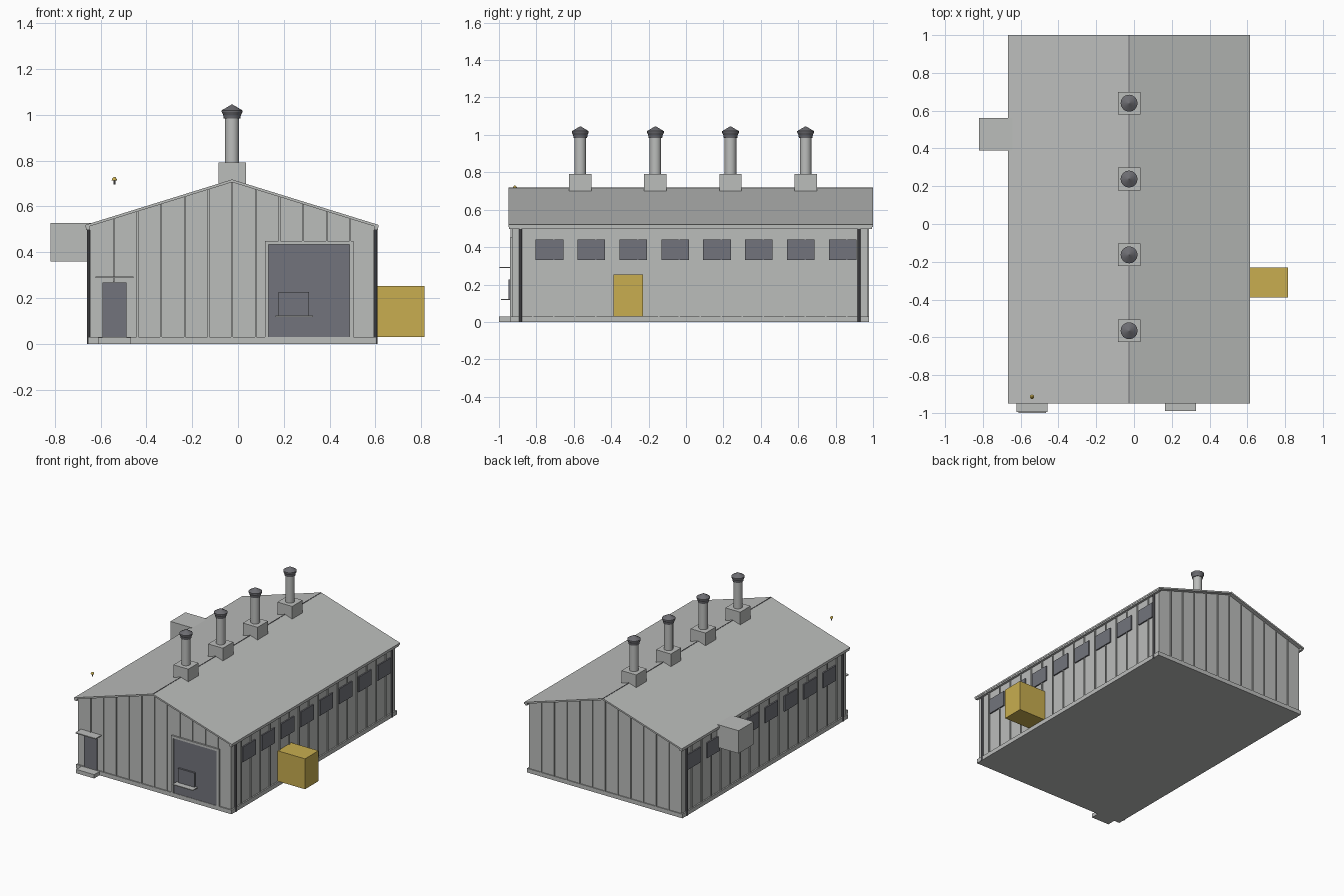
import bpy, bmesh
from mathutils import Matrix

if "Cube" in bpy.data.objects:
    bpy.data.objects.remove(bpy.data.objects["Cube"], do_unlink=True)


def material(name, rgb):
    m = bpy.data.materials.new(name)
    m.use_nodes = True
    m.diffuse_color = (*rgb, 1)
    m.node_tree.nodes["Principled BSDF"].inputs["Base Color"].default_value = (*rgb, 1)
    return m


GREY = material("light grey", (0.50, 0.51, 0.50))
GLASS = material("slate grey", (0.17, 0.175, 0.20))
METAL = material("dark metal", (0.15, 0.15, 0.165))
YELLOW = material("yellow", (0.58, 0.42, 0.08))


def finish(name, bm, mat):
    bmesh.ops.recalc_face_normals(bm, faces=bm.faces)
    mesh = bpy.data.meshes.new(name)
    bm.to_mesh(mesh)
    bm.free()
    mesh.materials.append(mat)
    ob = bpy.data.objects.new(name, mesh)
    bpy.context.collection.objects.link(ob)
    return ob


def add_box(bm, x, y, z):
    size = [b - a for a, b in (x, y, z)]
    mid = [(a + b) / 2 for a, b in (x, y, z)]
    bmesh.ops.create_cube(bm, size=1, matrix=Matrix.Translation(mid) @ Matrix.Diagonal((*size, 1)))


def box(name, mat, x, y, z):
    bm = bmesh.new()
    add_box(bm, x, y, z)
    return finish(name, bm, mat)


def prism(name, mat, profile, y0, y1):
    """Extrude an (x, z) profile along y."""
    bm = bmesh.new()
    face = bm.faces.new([bm.verts.new((x, y0, z)) for x, z in profile])
    ext = bmesh.ops.extrude_face_region(bm, geom=[face])["geom"]
    bmesh.ops.translate(bm, verts=[v for v in ext if isinstance(v, bmesh.types.BMVert)],
                        vec=(0, y1 - y0, 0))
    return finish(name, bm, mat)


def lathe(name, mat, profile, x, y, sides=16):
    """Stack of cone sections from (radius, z) pairs."""
    bm = bmesh.new()
    for (r0, z0), (r1, z1) in zip(profile, profile[1:]):
        bmesh.ops.create_cone(bm, segments=sides, cap_ends=True, radius1=r0, radius2=r1,
                              depth=z1 - z0, matrix=Matrix.Translation((x, y, (z0 + z1) / 2)))
    ob = finish(name, bm, mat)
    for p in ob.data.polygons:
        p.use_smooth = abs(p.normal.z) < 0.9
    ob.data.set_sharp_from_angle(angle=0.5)
    return ob


CX, HALF = -0.026, 0.62          # building axis and half width
Y0, Y1 = -0.93, 0.972            # gable walls
APEX, SLOPE, SLAB = 0.718, 0.31, 0.012


def roof_z(x):
    return APEX - SLOPE * abs(x - CX)


# Walls and foundation
eave = roof_z(CX + HALF) - SLAB
prism("walls", GREY, [(CX - HALF, 0.01), (CX + HALF, 0.01), (CX + HALF, eave),
                      (CX, APEX - SLAB), (CX - HALF, eave)], Y0, Y1)
box("foundation", GREY, (CX - 0.63, CX + 0.63), (Y0 - 0.008, Y1 + 0.007), (0, 0.03))

# Cladding ribs on all four walls
bm = bmesh.new()
for i in range(1, 12):
    x = CX - HALF + i * 2 * HALF / 12
    top = roof_z(x) - SLAB
    add_box(bm, (x - 0.004, x + 0.004), (Y1, Y1 + 0.007), (0.03, top))
    low = 0.44 if 0.12 < x < 0.5 else 0.27 if -0.59 < x < -0.49 else 0.03
    add_box(bm, (x - 0.004, x + 0.004), (Y0 - 0.007, Y0), (low, top))
for i in range(1, 17):
    y = Y0 + i * (Y1 - Y0) / 17
    for s in (-1, 1):
        a, b = sorted((CX + s * HALF, CX + s * (HALF + 0.007)))
        add_box(bm, (a, b), (y - 0.004, y + 0.004), (0.03, eave))
finish("cladding_ribs", bm, GREY)

# Roof slabs, gutters and downpipes, one set per side
for s, side in ((-1, "right"), (1, "left")):
    out = CX + s * 0.64
    prism("roof_" + side, GREY, [(CX, APEX), (out, roof_z(out)), (out, roof_z(out) - SLAB),
                                 (CX, APEX - SLAB)], -0.949, 1.0)
    a, b = sorted((CX + s * HALF, CX + s * 0.637))
    box("gutter_" + side, GREY, (a, b), (-0.945, 0.995), (0.498, 0.512))
    for y, end in ((-0.885, "front"), (0.925, "back")):
        lathe("downpipe_" + side + "_" + end, METAL, [(0.008, 0.0), (0.008, 0.505)],
              CX + s * 0.627, y, 10)
box("ridge_seam", METAL, (CX - 0.003, CX + 0.003), (-0.949, 1.0), (APEX - 0.004, APEX + 0.001))

# Side windows
for s, side in ((-1, "right"), (1, "left")):
    a, b = sorted((CX + s * HALF, CX + s * (HALF + 0.0095)))
    for i in range(8):
        y = -0.73 + i * 0.2239
        box(f"window_{side}_{i + 1}", GLASS, (a, b), (y - 0.074, y + 0.074), (0.33, 0.441))

# Chimneys
for i in range(4):
    y = -0.565 + i * 0.4015
    n = str(i + 1)
    box("chimney_base_" + n, GREY, (CX - 0.06, CX + 0.06), (y - 0.06, y + 0.06), (0.69, 0.792))
    lathe("chimney_pipe_" + n, GREY, [(0.031, 0.79), (0.031, 0.986)], CX, y)
    lathe("chimney_cap_" + n, METAL, [(0.036, 0.984), (0.039, 1.0), (0.045, 1.012),
                                      (0.045, 1.02), (0.001, 1.046)], CX, y)

# Side units
box("yellow_unit", YELLOW, (0.59, 0.815), (-0.388, -0.231), (0.03, 0.253))
box("vent_unit", GREY, (-0.82, -0.64), (0.388, 0.562), (0.36, 0.527))

# Small entrance with canopy and step
box("side_door", GLASS, (-0.592, -0.487), (Y0 - 0.008, Y0), (0.03, 0.268))
box("door_canopy", GREY, (-0.622, -0.457), (-0.996, Y0), (0.287, 0.294))
box("door_step", GREY, (-0.612, -0.467), (-1.0, Y0), (0, 0.028))

# Large gate with frame, hatch and shelf
box("gate", GLASS, (0.133, 0.487), (Y0 - 0.005, Y0), (0.03, 0.434))
for part, x, z in (("right", (0.117, 0.134), (0.03, 0.45)), ("left", (0.487, 0.504), (0.03, 0.45)),
                   ("top", (0.134, 0.487), (0.433, 0.45))):
    box("gate_frame_" + part, GREY, x, (Y0 - 0.012, Y0), z)
box("gate_hatch", GLASS, (0.177, 0.31), (Y0 - 0.018, Y0), (0.12, 0.227))
box("hatch_shelf", GREY, (0.163, 0.327), (-0.99, Y0), (0.117, 0.123))

# Small lamp above the front corner
lathe("lamp_stem", METAL, [(0.004, 0.697), (0.004, 0.716)], -0.54, -0.915, 8)
lathe("lamp_shade", YELLOW, [(0.012, 0.714), (0.010, 0.721), (0.003, 0.729)], -0.54, -0.915, 12)
